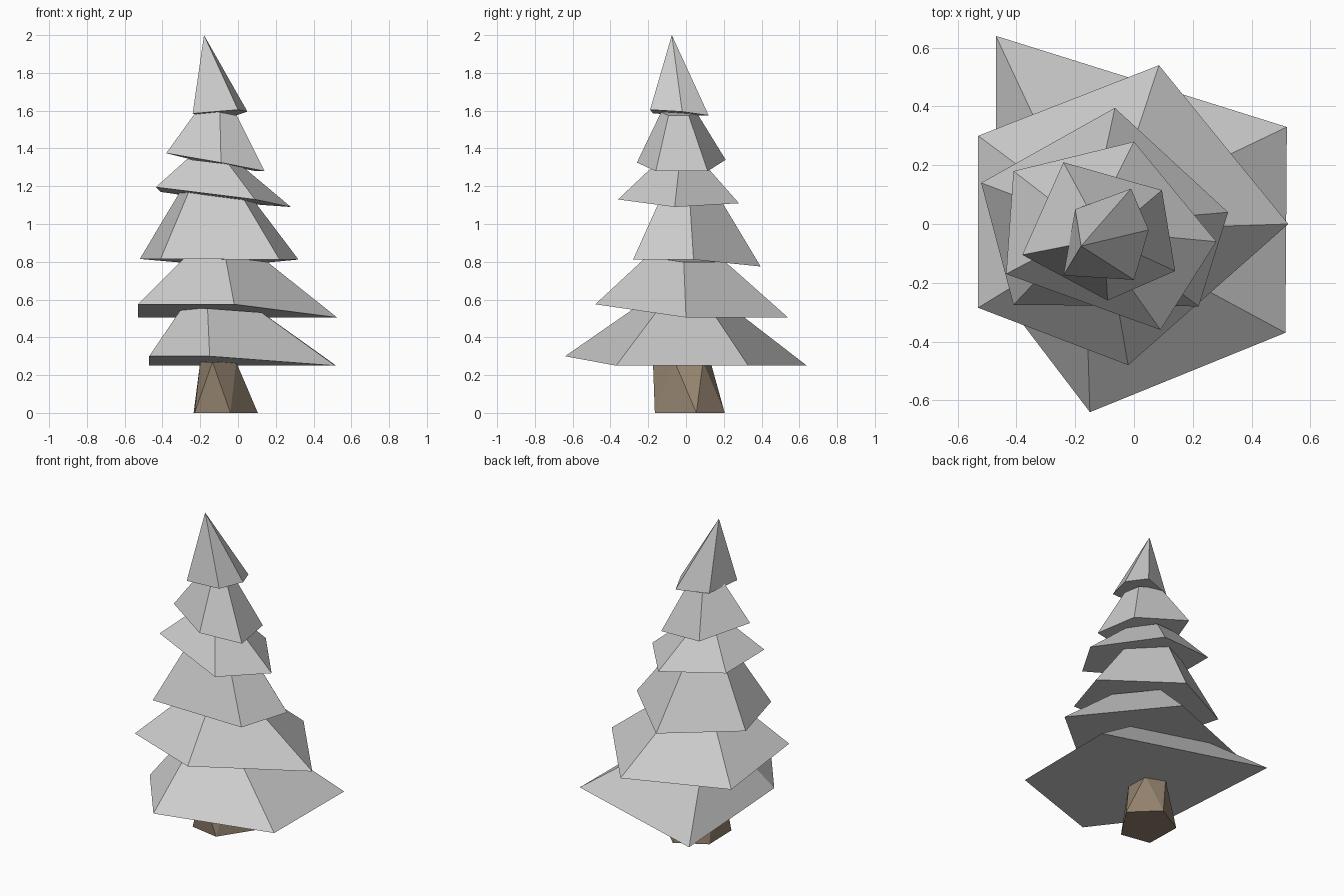
import bpy, bmesh
from mathutils import Vector

if "Cube" in bpy.data.objects:
    bpy.data.objects.remove(bpy.data.objects["Cube"])


def finish(name, bm):
    bmesh.ops.recalc_face_normals(bm, faces=bm.faces)
    mesh = bpy.data.meshes.new(name)
    bm.to_mesh(mesh)
    bm.free()
    obj = bpy.data.objects.new(name, mesh)
    bpy.context.collection.objects.link(obj)
    return obj


def tier(name, rim, center, scale):
    """Tilted five-sided skirt whose rim shrinks towards a raised centre."""
    bm = bmesh.new()
    low = [bm.verts.new(p) for p in rim]
    n = len(low)
    if scale == 0:
        apex = bm.verts.new(center)
        for i in range(n):
            bm.faces.new((low[i], low[(i + 1) % n], apex))
    else:
        mean = Vector((center[0], center[1], sum(p[2] for p in rim) / n))
        top = [bm.verts.new(Vector(center) + scale * (Vector(p) - mean)) for p in rim]
        for i in range(n):
            j = (i + 1) % n
            bm.faces.new((low[i], low[j], top[j], top[i]))
        bm.faces.new(top)
    bm.faces.new(low[::-1])
    return finish(name, bm)


# Branch tiers, bottom to top: rim points, centre of the upper ring, taper
tier("branch_tier_1", [(-.47, .64, .25), (.52, .33, .25), (.515, -.37, .25),
                       (-.15, -.64, .30), (-.47, -.22, .30)], (-.17, 0, .54), .43)
tier("branch_tier_2", [(-.53, .30, .505), (.085, .54, .505), (.525, 0, .505),
                       (-.02, -.48, .575), (-.53, -.285, .575)], (-.10, -.02, .81), .41)
tier("branch_tier_3", [(-.52, .14, .815), (-.065, .395, .775), (.32, .04, .812),
                       (.22, -.28, .812), (-.41, -.275, .815)], (-.15, 0, 1.17), .42)
tier("branch_tier_4", [(-.41, .18, 1.17), (0, .28, 1.11), (.28, -.06, 1.09),
                       (.09, -.36, 1.13), (-.435, -.17, 1.195)], (-.15, -.02, 1.32), .42)
tier("branch_tier_5", [(-.24, .21, 1.34), (.095, .115, 1.28), (.14, -.16, 1.28),
                       (-.09, -.26, 1.325), (-.38, -.105, 1.375)], (-.10, -.05, 1.59), .39)
tier("tree_top", [(-.20, .05, 1.575), (-.01, .12, 1.575), (.05, -.02, 1.595),
                  (0, -.19, 1.605), (-.24, -.175, 1.585)], (-.18, -.075, 2.0), 0)

# Trunk: twisted five-sided stump
bm = bmesh.new()
foot = [(-.23, -.13), (-.04, -.165), (.105, .055), (-.05, .205), (-.235, .10)]
head = [(-.135, -.175), (-.01, -.06), (-.01, .09), (-.13, .13), (-.20, 0)]
for ring, z in ((foot, 0), (head, .27)):
    for x, y in ring:
        bm.verts.new((x, y, z))
bmesh.ops.convex_hull(bm, input=bm.verts)
trunk = finish("trunk", bm)
bark = bpy.data.materials.new("bark")
bark.diffuse_color = (.30, .23, .16, 1)
bark.use_nodes = True
bark.node_tree.nodes["Principled BSDF"].inputs["Base Color"].default_value = bark.diffuse_color
trunk.data.materials.append(bark)
